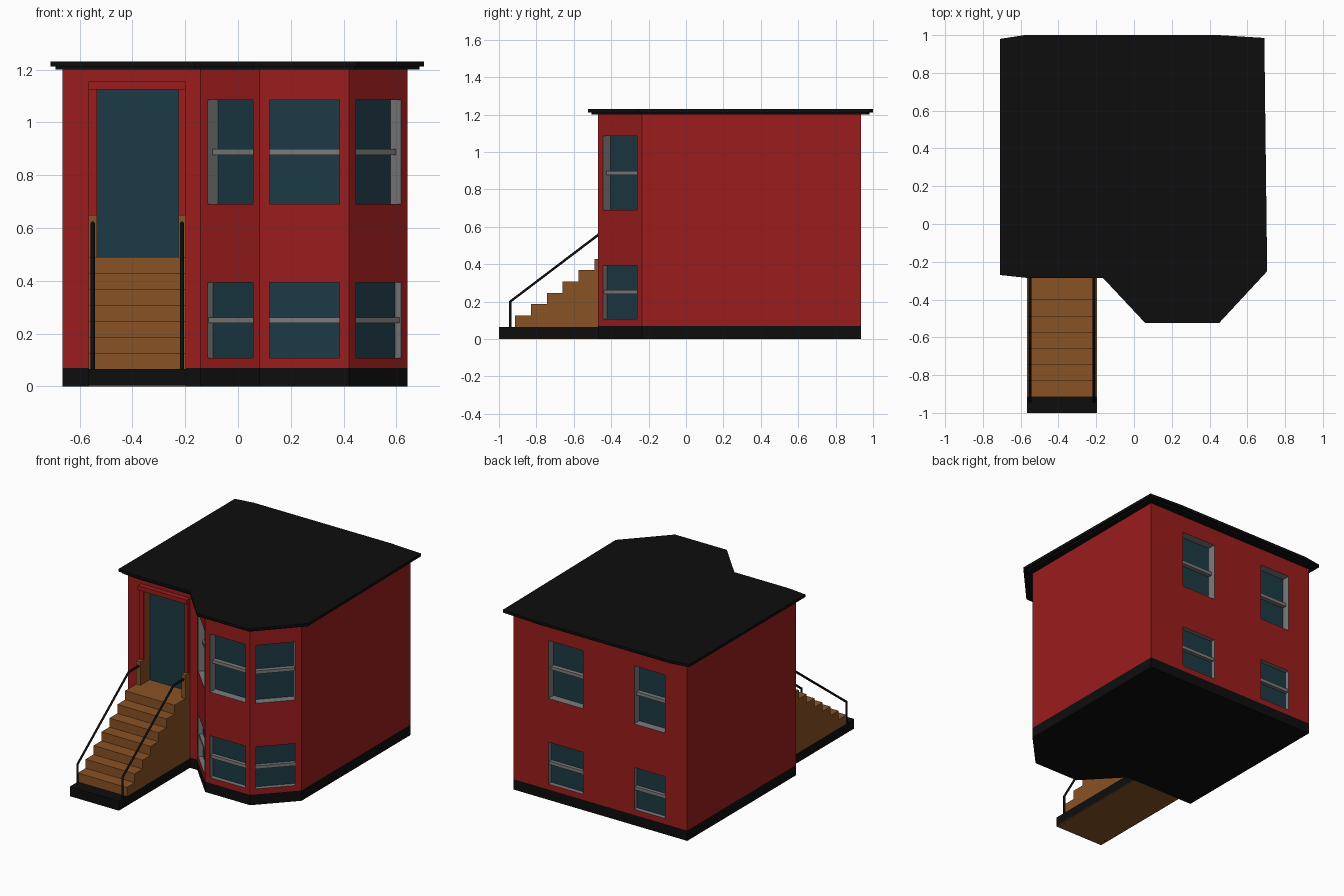
import bpy
import bmesh
from mathutils import Vector

if "Cube" in bpy.data.objects:
    bpy.data.objects.remove(bpy.data.objects["Cube"])


def material(name, rgb):
    m = bpy.data.materials.new(name)
    m.diffuse_color = (*rgb, 1)
    m.use_nodes = True
    m.node_tree.nodes["Principled BSDF"].inputs["Base Color"].default_value = m.diffuse_color
    return m


RED = material("red_paint", (0.33, 0.012, 0.012))
BLACK = material("black", (0.004, 0.004, 0.004))
BROWN = material("brown_wood", (0.25, 0.085, 0.018))
GLASS = material("dark_glass", (0.012, 0.042, 0.058))
GREY = material("grey_frame", (0.2, 0.2, 0.2))


def add_object(name, bm, mat, fix_normals=True):
    bmesh.ops.remove_doubles(bm, verts=bm.verts, dist=1e-5)
    if fix_normals:
        bmesh.ops.recalc_face_normals(bm, faces=bm.faces)
    me = bpy.data.meshes.new(name)
    bm.to_mesh(me)
    bm.free()
    me.materials.append(mat)
    ob = bpy.data.objects.new(name, me)
    bpy.context.collection.objects.link(ob)
    return ob


def quad(bm, *pts):
    bm.faces.new([bm.verts.new(p) for p in pts])


def prism(name, outline, vec, mat):
    """Extrude a closed 3D outline along vec."""
    bm = bmesh.new()
    face = bm.faces.new([bm.verts.new(p) for p in outline])
    new = bmesh.ops.extrude_face_region(bm, geom=[face])["geom"]
    # keep the starting face as the closing cap
    if not face.is_valid or len(bm.faces) < len(outline) + 2:
        bm.faces.new([v for v in bm.verts if v not in new])
    bmesh.ops.translate(bm, vec=vec, verts=[g for g in new if isinstance(g, bmesh.types.BMVert)])
    return add_object(name, bm, mat)


def slab(name, pts, z0, z1, mat):
    return prism(name, [(x, y, z0) for x, y in pts], (0, 0, z1 - z0), mat)


def box(name, x0, x1, y0, y1, z0, z1, mat):
    return slab(name, [(x0, y0), (x1, y0), (x1, y1), (x0, y1)], z0, z1, mat)


def wall(name, p0, p1, openings=()):
    """Wall panel with recessed openings (u0, u1, z0, z1, depth, bar_front, kind)."""
    p0, p1 = Vector((*p0, 0)), Vector((*p1, 0))
    d = (p1 - p0).normalized()
    n = Vector((-d.y, d.x, 0))  # points into the house

    def at(u, z, depth=0.0):
        return p0 + d * u + n * depth + Vector((0, 0, z))

    us = sorted({0, (p1 - p0).length, *[v for o in openings for v in o[:2]]})
    zs = sorted({BASE_Z, WALL_Z, *[v for o in openings for v in o[2:4]]})
    bm = bmesh.new()
    for a, b in zip(us, us[1:]):
        for c, e in zip(zs, zs[1:]):
            mu, mz = (a + b) / 2, (c + e) / 2
            if not any(o[0] < mu < o[1] and o[2] < mz < o[3] for o in openings):
                quad(bm, at(a, c), at(b, c), at(b, e), at(a, e))
    add_object(name, bm, RED, False)

    for i, (a, b, c, e, depth, bar, kind) in enumerate(openings):
        label = f"{name}_{kind}_{i + 1}"
        # reveals around the opening
        bm = bmesh.new()
        ring = [(a, c), (b, c), (b, e), (a, e)]
        for q, r in zip(ring, ring[1:] + ring[:1]):
            quad(bm, at(*q), at(*q, depth), at(*r, depth), at(*r))
        add_object(label + "_reveal", bm, BROWN if kind == "door" else GREY, False)
        # pane at the back of the recess
        bm = bmesh.new()
        quad(bm, *[at(*q, depth) for q in ring])
        add_object(label + "_pane", bm, GLASS, False)
        # middle bar in front of the pane
        if bar is not None:
            m, h = (c + e) / 2, 0.011
            prism(label + "_bar", [at(a, m - h, bar), at(b, m - h, bar),
                                   at(b, m + h, bar), at(a, m + h, bar)],
                  n * (depth - bar), GREY)


BASE_Z, WALL_Z = 0.07, 1.20
plan = [(-0.664, -0.235), (-0.142, -0.235), (0.082, -0.47), (0.42, -0.47),
        (0.643, -0.235), (0.643, 0.935), (-0.664, 0.935)]


def window_pair(u0, u1):
    return [(u0, u1, 0.69, 1.085, 0.055, 0.026, "window"),
            (u0, u1, 0.108, 0.393, 0.03, 0.006, "window")]


# Foundation and walls
slab("foundation", plan, 0, BASE_Z, BLACK)
openings = {
    "front_wall": [(0.129, 0.439, 0.49, 1.125, 0.05, None, "door")],
    "bay_left_wall": window_pair(0.038, 0.288),
    "bay_front_wall": window_pair(0.038, 0.303),
    "bay_right_wall": window_pair(0.038, 0.286),
    "right_wall": [],
    "back_wall": window_pair(0.263, 0.523) + window_pair(0.908, 1.138),
    "left_wall": [],
}
for (name, holes), a, b in zip(openings.items(), plan, plan[1:] + plan[:1]):
    wall(name, a, b, holes)

# Roof with a slightly smaller cornice below
roof = [(-0.71, 0.98), (-0.58, 1.0), (0.45, 1.0), (0.69, 0.985), (0.705, -0.25),
        (0.45, -0.525), (0.06, -0.525), (-0.165, -0.285), (-0.57, -0.285), (-0.71, -0.27)]
slab("roof", roof, 1.212, 1.23, BLACK)
slab("cornice", [(x * 0.975, 0.235 + (y - 0.235) * 0.975) for x, y in roof], WALL_Z, 1.212, BLACK)

# Door surround
X0, X1 = -0.567, -0.197
for side, a, b in (("left", X0, -0.535), ("right", -0.225, X1)):
    box(f"door_jamb_{side}", a, b, -0.255, -0.235, 0.49, 1.125, RED)
    box(f"stair_post_{side}", a, b, -0.285, -0.235, 0.44, 0.65, BROWN)
box("door_lintel", X0, X1, -0.27, -0.235, 1.125, 1.155, RED)

# Stairs: stepped side profile extruded across
rise, run = 0.0607, 0.0853
profile = [(-0.235, 0.065), (-0.915, 0.065)]
for i in range(7):
    y, z = -0.915 + run * i, 0.065 + rise * (i + 1)
    profile += [(y, z)] if i == 0 else [(y, z - rise), (y, z)]
profile.append((-0.235, 0.49))
prism("stairs", [(X0, y, z) for y, z in profile], (X1 - X0, 0, 0), BROWN)
box("stair_slab", X0, X1, -1.0, -0.235, 0.003, 0.065, BLACK)
box("stair_underside", X0, X1, -1.0, -0.235, 0, 0.003, BROWN)

# Handrails
for side, x in (("left", -0.55), ("right", -0.212)):
    cu = bpy.data.curves.new(f"handrail_{side}", "CURVE")
    cu.dimensions = "3D"
    cu.bevel_depth = 0.008
    cu.bevel_resolution = 1
    cu.use_fill_caps = True
    path = [(-0.94, 0.0), (-0.94, 0.2), (-0.39, 0.617), (-0.28, 0.617)]
    sp = cu.splines.new("POLY")
    sp.points.add(len(path) - 1)
    for p, (y, z) in zip(sp.points, path):
        p.co = (x, y, z, 1)
    cu.materials.append(BLACK)
    bpy.context.collection.objects.link(bpy.data.objects.new(f"handrail_{side}", cu))
